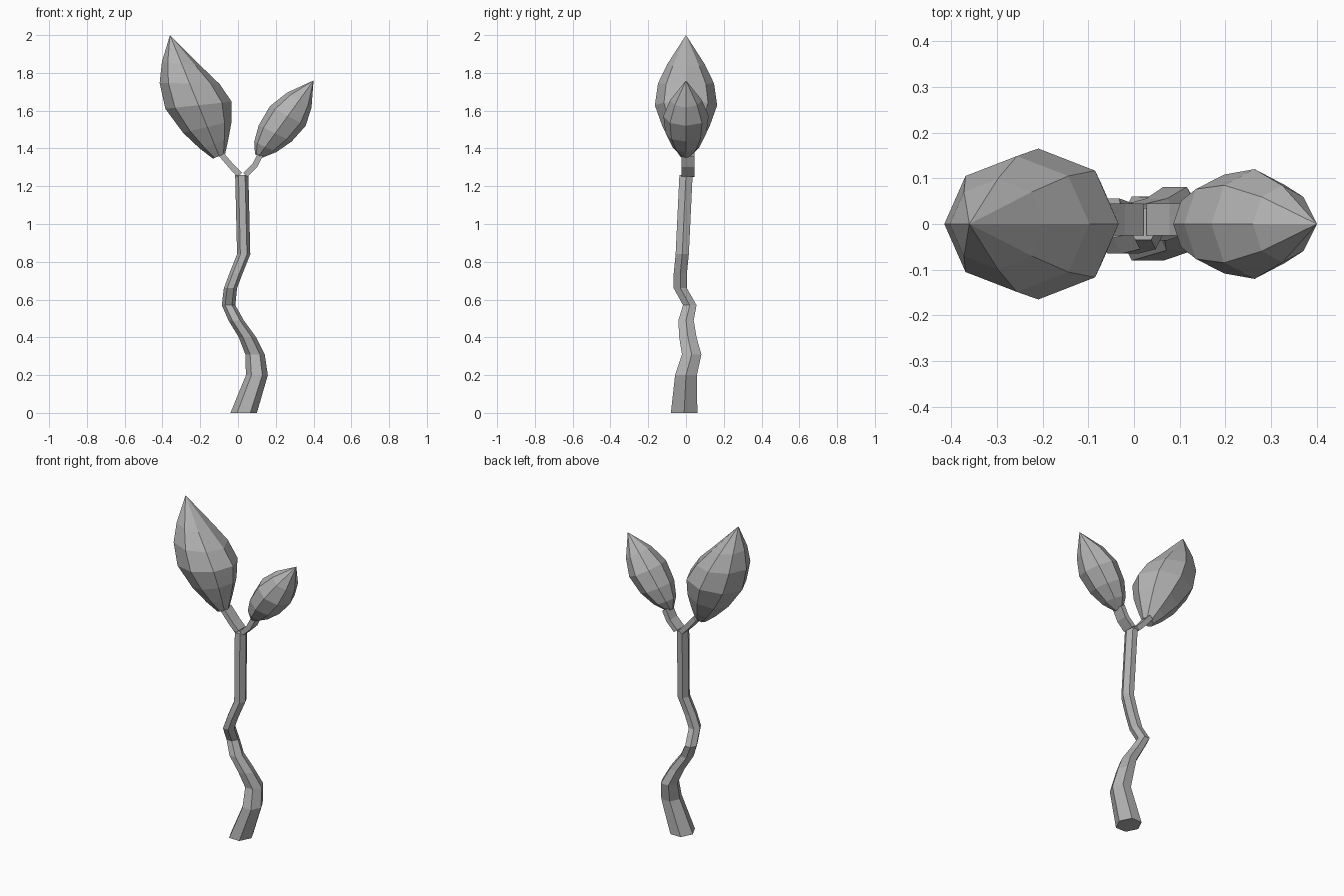
import bpy
import bmesh
from math import sin, cos, pi
from mathutils import Vector

default_cube = bpy.data.objects.get("Cube")
if default_cube:
    bpy.data.objects.remove(default_cube)

SHADE = 0.45
grey = bpy.data.materials.new("plain grey")
grey.use_nodes = True
grey.diffuse_color = (SHADE, SHADE, SHADE, 1)
shader = grey.node_tree.nodes["Principled BSDF"]
shader.inputs["Base Color"].default_value = grey.diffuse_color


def add_ring(bm, centre, tilt, half_width, half_depth, sides, turn):
    """Add an elliptical ring of vertices, tilted about the y axis."""
    angles = [turn + 2 * pi * side / sides for side in range(sides)]
    widest = max(cos(angle) for angle in angles)
    deepest = max(sin(angle) for angle in angles)
    across = Vector((cos(tilt), 0, sin(tilt))) * half_width / widest
    depth = Vector((0, half_depth / deepest, 0))
    return [bm.verts.new(centre + across * cos(angle) + depth * sin(angle))
            for angle in angles]


def build_loft(name, rings, sides, tip=None, turn=0):
    """Skin a list of (centre, tilt, half width, half depth) rings."""
    bm = bmesh.new()
    loops = [add_ring(bm, *ring, sides, turn) for ring in rings]
    for lower, upper in zip(loops, loops[1:]):
        for side in range(sides):
            bm.faces.new((lower[side - 1], lower[side], upper[side], upper[side - 1]))
    bm.faces.new(loops[0])
    if tip:
        point = bm.verts.new(tip)
        for side in range(sides):
            bm.faces.new((loops[-1][side - 1], loops[-1][side], point))
    else:
        bm.faces.new(loops[-1])
    bmesh.ops.recalc_face_normals(bm, faces=bm.faces)
    mesh = bpy.data.meshes.new(name)
    bm.to_mesh(mesh)
    bm.free()
    mesh.materials.append(grey)
    bpy.context.collection.objects.link(bpy.data.objects.new(name, mesh))


def build_stem(name, path):
    """Level six-sided rings that thin out towards the top."""
    rings = []
    for point in path:
        centre = Vector(point)
        radius = max(0.035, 0.07 - 0.06 * centre.z)
        rings.append((centre, 0, radius, radius))
    build_loft(name, rings, sides=6)


def build_twig(name, path, tilt):
    """A flat four-sided strap following the path."""
    rings = [(Vector((x, 0.01, z)), tilt, 0.015, 0.035) for x, z in path]
    build_loft(name, rings, sides=4, turn=pi / 4)


def build_bud(name, base, tip, girth, flatness, tilts, profile):
    """Rings spaced along a straight axis, closing in a sharp point."""
    start, end = Vector((base[0], 0, base[1])), Vector((tip[0], 0, tip[1]))
    rings = []
    for along, fullness in profile:
        tilt = tilts[0] + (tilts[1] - tilts[0]) * along
        depth = girth * fullness
        rings.append((start.lerp(end, along), tilt, depth * flatness, depth))
    build_loft(name, rings, sides=8, tip=end)


# Winding stem
build_stem("stem", [
    (0.03, -0.01, 0), (0.1, 0, 0.2), (0.09, 0.03, 0.31), (0.05, 0.01, 0.4),
    (-0.01, 0, 0.49), (-0.05, 0.02, 0.57), (-0.04, -0.03, 0.66),
    (-0.01, -0.03, 0.74), (0.03, -0.02, 0.84), (0.02, 0, 1.26),
])

# Forked twigs
build_twig("right_twig", [(0.01, 1.26), (-0.03, 1.3), (-0.09, 1.37)], tilt=pi / 4)
build_twig("left_twig", [(0.04, 1.26), (0.09, 1.31), (0.12, 1.37)], tilt=-pi / 5)

# Pointed faceted buds
build_bud("right_bud", base=(-0.1, 1.36), tip=(-0.36, 2), girth=0.165,
          flatness=1.07, tilts=(0.4, -0.3),
          profile=[(0, 0.2), (0.1, 0.45), (0.24, 0.75), (0.42, 1), (0.6, 0.9), (0.76, 0.6)])
build_bud("left_bud", base=(0.11, 1.36), tip=(0.4, 1.76), girth=0.12,
          flatness=0.9, tilts=(-0.4, -0.6),
          profile=[(0, 0.2), (0.12, 0.6), (0.3, 0.9), (0.53, 1), (0.74, 0.7)])
